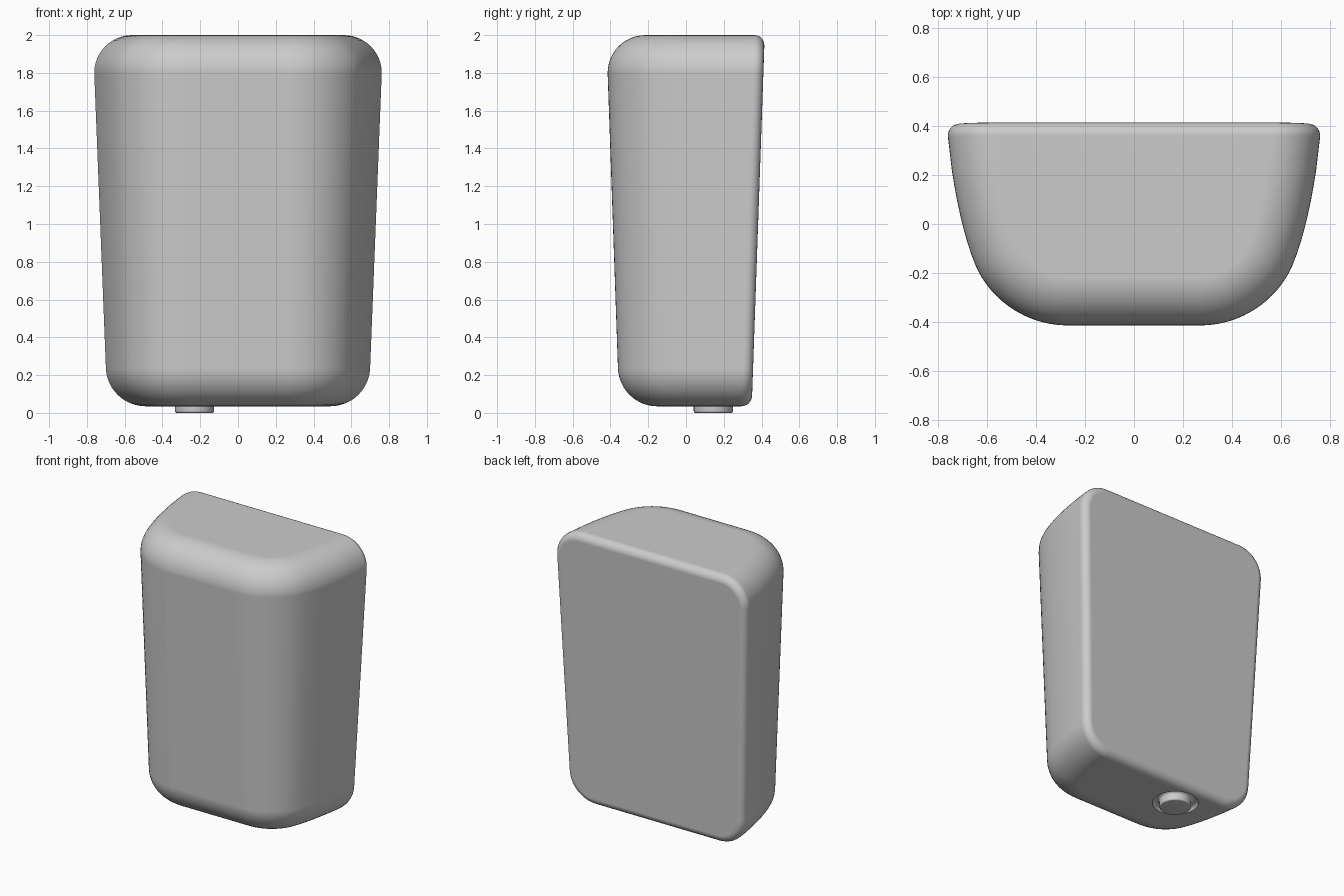
import bpy, bmesh, math
from mathutils import Vector

if "Cube" in bpy.data.objects:
    bpy.data.objects.remove(bpy.data.objects["Cube"])

Z0, Z1, R, DRAFT = 0.035, 2.0, 0.2, 0.035


def make_object(bm, name):
    mesh = bpy.data.meshes.new(name)
    bm.to_mesh(mesh)
    bm.free()
    ob = bpy.data.objects.new(name, mesh)
    bpy.context.collection.objects.link(ob)
    return ob


def smooth(ob, angle):
    bpy.ops.object.select_all(action='DESELECT')
    ob.select_set(True)
    bpy.context.view_layer.objects.active = ob
    bpy.ops.object.shade_smooth_by_angle(angle=math.radians(angle))


# Right half of the plan: flat front, round corner, gently bowed side
half = []
for i in range(13):
    a = math.radians(60 * i / 12)
    half.append(Vector((0.27 + 0.415 * math.sin(a), -0.415 * math.cos(a))))
p0, p1, p2, p3 = half[-1], Vector((0.70, -0.08)), Vector((0.755, 0.22)), Vector((0.765, 0.41))
for i in range(1, 9):
    t = 0.7 * i / 8
    s = 1 - t
    half.append(p0 * s**3 + p1 * 3 * s * s * t + p2 * 3 * s * t * t + p3 * t**3)
half.append(Vector((0.79, 0.60)))

# Outward normals of the plan
normals = []
for i in range(len(half)):
    d = half[min(i + 1, len(half) - 1)] - half[max(i - 1, 0)]
    normals.append(Vector((d.y, -d.x)).normalized())
normals[0] = Vector((0, -1))

# Heights and fillet insets, bottom to top
levels = []
N = 12
for i in range(N + 1):
    a = math.pi / 2 * i / N
    levels.append((Z0 + R * (1 - math.cos(a)), R * (1 - math.sin(a))))
for i in range(N + 1):
    a = math.pi / 2 * i / N
    levels.append((Z1 - R * (1 - math.sin(a)), R * (1 - math.cos(a))))

# Body: drafted loft, cut by the sloping back plane, back edge rounded
bm = bmesh.new()
rings = []
for z, inset in levels:
    d = inset + DRAFT * max(0, 1.8 - z)
    side = [p - n * d for p, n in zip(half, normals)]
    pts = [(-p.x, p.y) for p in reversed(side)] + [(p.x, p.y) for p in side]
    rings.append([bm.verts.new((x, y, z)) for x, y in pts])
for a, b in zip(rings, rings[1:]):
    for i in range(len(a) - 1):
        bm.faces.new((a[i], a[i + 1], b[i + 1], b[i]))
bm.faces.new(rings[0])
bm.faces.new(rings[-1])
cut = bmesh.ops.bisect_plane(bm, geom=bm.verts[:] + bm.edges[:] + bm.faces[:],
                             plane_co=(0, 0.415, 1.95), plane_no=(0, 1, -DRAFT),
                             clear_outer=True)
edges = [e for e in cut['geom_cut'] if isinstance(e, bmesh.types.BMEdge)]
bmesh.ops.edgeloop_fill(bm, edges=edges)
bmesh.ops.recalc_face_normals(bm, faces=bm.faces[:])
bmesh.ops.bevel(bm, geom=edges, offset=0.055, offset_type='OFFSET', segments=6,
                profile=0.5, affect='EDGES', clamp_overlap=False)
bmesh.ops.recalc_face_normals(bm, faces=bm.faces[:])
body = make_object(bm, "body")

# Groove around the button in the underside
bpy.ops.mesh.primitive_torus_add(location=(-0.23, 0.145, Z0), major_radius=0.125,
                                 minor_radius=0.025, major_segments=48, minor_segments=16)
cutter = bpy.context.object
cutter.name = "groove_cutter"
cutter.hide_render = True
cutter.hide_set(True)
mod = body.modifiers.new("groove", 'BOOLEAN')
mod.operation = 'DIFFERENCE'
mod.solver = 'EXACT'
mod.object = cutter
smooth(body, 40)
body.modifiers.new("weighted", 'WEIGHTED_NORMAL').keep_sharp = True

# Button: short cylinder with a rounded lower rim
bm = bmesh.new()
bmesh.ops.create_cone(bm, cap_ends=True, segments=48, radius1=0.104, radius2=0.104, depth=0.06)
rim = [e for e in bm.edges if all(v.co.z < 0 for v in e.verts)]
bmesh.ops.bevel(bm, geom=rim, offset=0.01, segments=4, profile=0.5, affect='EDGES')
button = make_object(bm, "button")
button.location = (-0.23, 0.145, 0.03)
smooth(button, 40)
